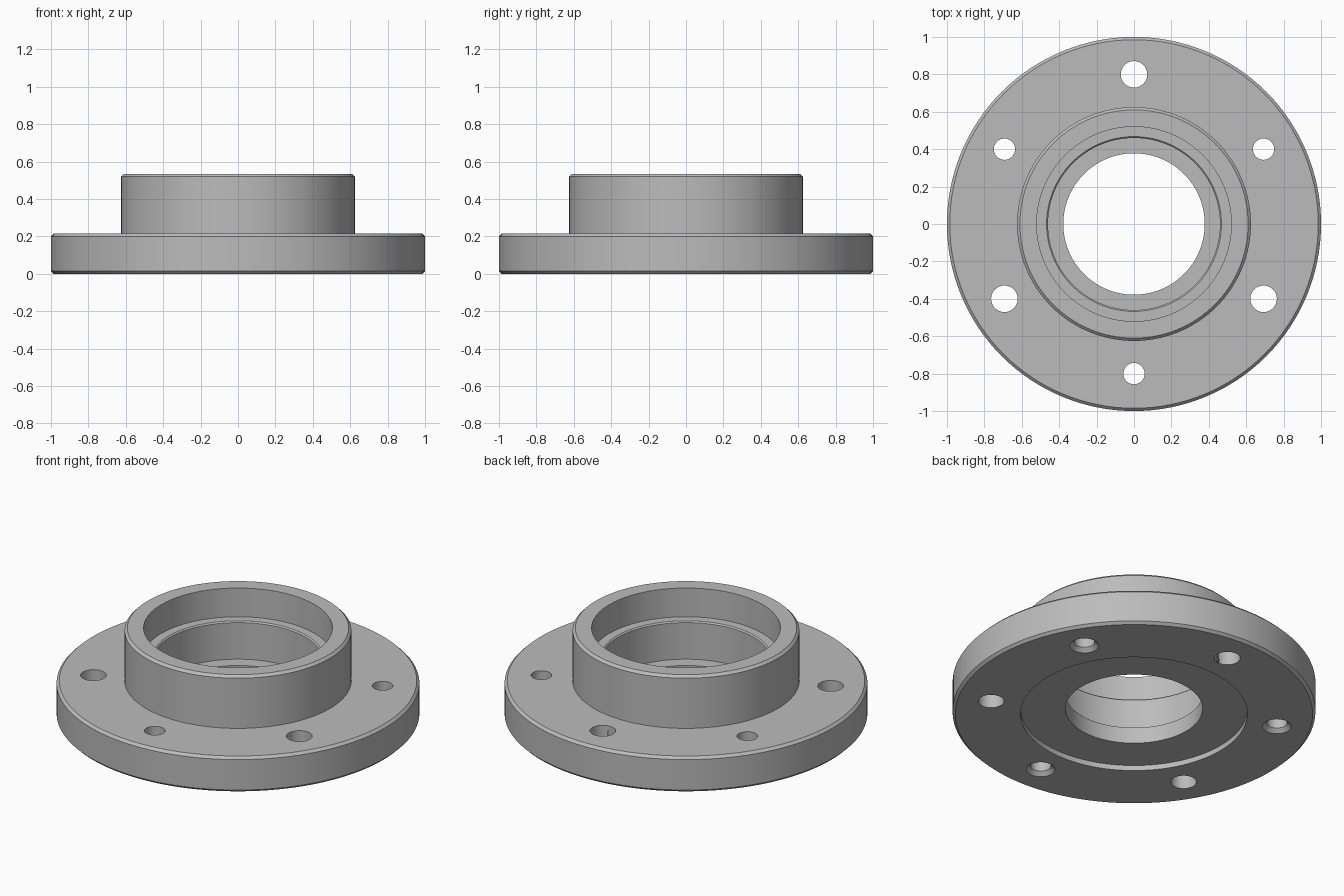
import bpy
import bmesh
from math import radians, cos, sin, tau

# Remove the default cube
cube = bpy.data.objects.get("Cube")
if cube:
    bpy.data.objects.remove(cube, do_unlink=True)

# Plain grey metal
grey = bpy.data.materials.new("grey_metal")
grey.use_nodes = True
colour = (0.5, 0.5, 0.5, 1)
grey.diffuse_color = colour
grey.node_tree.nodes["Principled BSDF"].inputs["Base Color"].default_value = colour


def lathe(name, profile, segments, location=(0, 0, 0)):
    """Revolve a closed (radius, height) outline around the z axis."""
    bm = bmesh.new()
    rings = []
    for i in range(segments):
        a = tau * i / segments
        rings.append([bm.verts.new((r * cos(a), r * sin(a), z)) for r, z in profile])
    n = len(profile)
    for i, ring in enumerate(rings):
        following = rings[(i + 1) % segments]
        for j in range(n):
            k = (j + 1) % n
            bm.faces.new((ring[j], following[j], following[k], ring[k]))
    bmesh.ops.recalc_face_normals(bm, faces=bm.faces)
    mesh = bpy.data.meshes.new(name)
    bm.to_mesh(mesh)
    bm.free()
    mesh.materials.append(grey)
    obj = bpy.data.objects.new(name, mesh)
    obj.location = location
    bpy.context.collection.objects.link(obj)
    return obj


def hole_cutter(name, profile, segments, location):
    """Revolved solid with its two open ends capped."""
    obj = lathe(name, profile, segments, location)
    bm = bmesh.new()
    bm.from_mesh(obj.data)
    # drop the inner wall of the outline and close the ends
    inner = [f for f in bm.faces if all(v.co.xy.length < 0.02 for v in f.verts)]
    bmesh.ops.delete(bm, geom=inner, context="FACES")
    bmesh.ops.holes_fill(bm, edges=[e for e in bm.edges if e.is_boundary], sides=0)
    bmesh.ops.recalc_face_normals(bm, faces=bm.faces)
    bm.to_mesh(obj.data)
    bm.free()
    obj.hide_render = True
    return obj


# Flange and hub: chamfered outside, stepped bore, recessed underside
c = 0.015
base, top, hub_r = 0.215, 0.535, 0.625
recess, seat, ledge = 0.032, 0.13, 0.36
flange = lathe("flange_hub", [
    (0.378, recess), (hub_r, recess), (hub_r, 0),
    (1 - c, 0), (1, c), (1, base - c), (1 - c, base),
    (hub_r, base), (hub_r, top - c), (hub_r - c, top),
    (0.52, top), (0.52, ledge), (0.46 + c / 2, ledge), (0.46, ledge - c / 2),
    (0.46, seat), (0.378, seat),
], 128)

# Six bolt holes: wide clearance holes alternate with countersunk ones
clearance = [(0.01, -0.1), (0.071, -0.1), (0.071, 0.4), (0.01, 0.4)]
countersunk = [(0.01, -0.02), (0.1, -0.02), (0.057, 0.023), (0.057, 0.4), (0.01, 0.4)]
cutters = []
for i in range(6):
    a = radians(30 + 60 * i)
    shape = clearance if i % 2 else countersunk
    cutters.append(hole_cutter("hole_cutter", shape, 32, (0.8 * cos(a), 0.8 * sin(a), 0)))

bpy.context.view_layer.update()
bpy.ops.object.select_all(action="DESELECT")
flange.select_set(True)
bpy.context.view_layer.objects.active = flange
for cutter in cutters:
    mod = flange.modifiers.new("bolt_hole", "BOOLEAN")
    mod.operation = "DIFFERENCE"
    mod.solver = "EXACT"
    mod.object = cutter
    bpy.ops.object.modifier_apply(modifier=mod.name)
for cutter in cutters:
    bpy.data.objects.remove(cutter, do_unlink=True)

bpy.ops.object.shade_smooth_by_angle(angle=radians(30))
